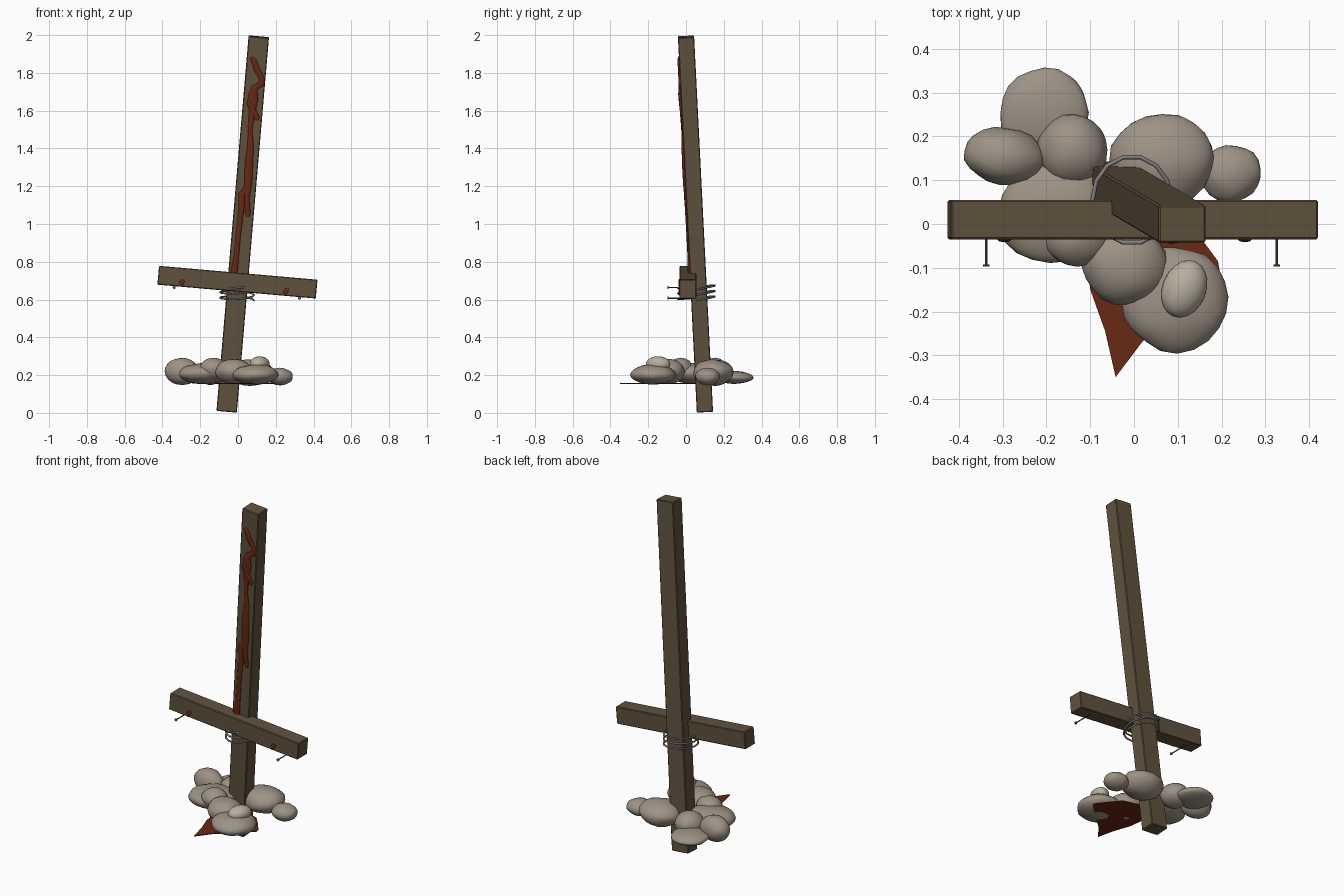
import bpy, bmesh, math, random
from mathutils import Vector, Matrix, noise

if "Cube" in bpy.data.objects:
    bpy.data.objects.remove(bpy.data.objects["Cube"])

random.seed(3)


def mat(name, rgb):
    m = bpy.data.materials.new(name)
    m.diffuse_color = (*rgb, 1)
    m.use_nodes = True
    m.node_tree.nodes["Principled BSDF"].inputs["Base Color"].default_value = m.diffuse_color
    return m


WOOD = mat("weathered wood", (0.118, 0.085, 0.049))
STONE = mat("warm grey stone", (0.34, 0.29, 0.235))
PALE = mat("pale stone", (0.47, 0.43, 0.35))
RED = mat("dark red", (0.14, 0.022, 0.007))
WIRE = mat("grey wire", (0.22, 0.21, 0.20))
RUST = mat("rusty nail", (0.12, 0.085, 0.06))


def add(name, bm, m, matrix=Matrix(), smooth=False):
    me = bpy.data.meshes.new(name)
    bm.to_mesh(me)
    bm.free()
    me.materials.append(m)
    ob = bpy.data.objects.new(name, me)
    bpy.context.collection.objects.link(ob)
    ob.matrix_world = matrix
    if smooth:
        me.shade_smooth()
    return ob


def beam(name, size, matrix):
    bm = bmesh.new()
    bmesh.ops.create_cube(bm, size=1, matrix=Matrix.Diagonal((*size, 1)))
    ob = add(name, bm, WOOD, matrix)
    b = ob.modifiers.new("worn edges", 'BEVEL')
    b.width = 0.004
    b.segments = 1
    return ob


def tube(name, points, radius, m, matrix=Matrix(), res=3):
    """points: (x, y, z, radius factor)"""
    cu = bpy.data.curves.new(name, 'CURVE')
    cu.dimensions = '3D'
    cu.bevel_depth = radius
    cu.bevel_resolution = res
    cu.use_fill_caps = True
    sp = cu.splines.new('POLY')
    sp.points.add(len(points) - 1)
    for p, (x, y, z, r) in zip(sp.points, points):
        p.co = (x, y, z, 1)
        p.radius = r
    cu.materials.append(m)
    ob = bpy.data.objects.new(name, cu)
    bpy.context.collection.objects.link(ob)
    ob.matrix_world = matrix
    return ob


# Leaning post
low, high = Vector((-0.06, 0.10, 0.008)), Vector((0.11, 0.0, 1.992))
axis = (high - low).normalized()
side = Vector((1, 0, 0))
side = (side - axis * side.dot(axis)).normalized()
back = axis.cross(side)
post_m = Matrix((side, back, axis)).transposed().to_4x4()
post_m.translation = (low + high) / 2
beam("post", (0.108, 0.086, (high - low).length), post_m)

# Tilted crossbeam
beam_m = Matrix.Translation((-0.003, 0.01, 0.692)) @ Matrix.Rotation(math.radians(5), 4, 'Y')
beam("crossbeam", (0.842, 0.09, 0.1), beam_m)

# Drips running down the front of the post: (x, z, width)
drips = [
    [(.07, 1.885, .5), (.085, 1.865, .9), (.10, 1.82, .9), (.125, 1.775, .9), (.125, 1.745, 1),
     (.09, 1.725, 1), (.082, 1.69, 1.5), (.068, 1.64, 1.3), (.08, 1.60, 1), (.10, 1.565, .9), (.10, 1.55, .5)],
    [(.085, 1.73, .8), (.085, 1.66, 1.3), (.072, 1.58, .9), (.064, 1.5, .7), (.067, 1.42, 1),
     (.058, 1.33, 1.3), (.054, 1.22, 1.3), (.046, 1.14, .9), (.052, 1.06, .9), (.052, 1.04, .5)],
    [(.058, 1.24, .7), (.035, 1.175, .9), (.02, 1.16, 1.1), (.018, 1.08, .9), (.002, .95, .8),
     (-.008, .84, .8), (-.02, .75, 1.1), (-.024, .69, .8)],
]
inv = post_m.inverted()
flatten = Matrix.Diagonal((1, 0.5, 1, 1))
for i, path in enumerate(drips):
    pts = []
    for x, z, r in path:
        t = (z - low.z) / (high.z - low.z)
        loc = inv @ Vector((x, low.lerp(high, t).y, z))
        pts.append((loc.x, 0, loc.z, r))
    tube(f"post_drip_{i + 1}", pts, 0.017, RED, post_m @ Matrix.Translation((0, -0.044, 0)) @ flatten)

# Small drips on the crossbeam
for i, x in enumerate((-0.295, 0.255)):
    zb = 0.692 - x * 0.087
    tube(f"beam_drip_{i + 1}", [(0.006, 0, 0.012, .5), (0.003, 0, 0.003, 1), (-0.006, 0, -0.012, 1),
                                (-0.008, 0, -0.025, .5)], 0.012, RED,
         Matrix.Translation((x, -0.035, zb - 0.022)) @ flatten)

# Nails
for i, (x, z) in enumerate(((-0.338, 0.664), (0.326, 0.607))):
    bm = bmesh.new()
    for r, y0, y1 in ((0.0032, -0.092, 0.02), (0.008, -0.097, -0.092)):
        bmesh.ops.create_cone(bm, cap_ends=True, segments=10, radius1=r, radius2=r, depth=y1 - y0,
                              matrix=Matrix.Translation((x, (y0 + y1) / 2, z)) @ Matrix.Rotation(math.pi / 2, 4, 'X'))
    add(f"nail_{i + 1}", bm, RUST)

# Wire wound around the joint
coil = []
for k in range(43):
    a = k / 14 * 2 * math.pi
    s = math.sin(a)
    coil.append((-0.005 + 0.09 * math.cos(a), 0.055 + 0.1 * s, 0.595 + 0.029 * k / 14 + 0.014 * s, 1))
tube("wire_coil", coil, 0.005, WIRE, res=2)

# Heap of stones: centre, radii, turn
stones = [
    ((-.205, .255, .188), (.102, .102, .034), 0),
    ((-.298, .155, .22), (.092, .066, .072), -8),
    ((-.14, .17, .215), (.08, .082, .065), 0),
    ((-.18, .03, .208), (.135, .115, .055), 15),
    ((-.13, -.03, .232), (.075, .068, .06), 0),
    ((-.022, -.095, .22), (.098, .09, .066), -15),
    ((.095, -.172, .203), (.122, .12, .054), 20),
    ((.065, .145, .215), (.12, .107, .07), 0),
    ((.222, .115, .192), (.07, .065, .046), 10),
    ((.115, -.148, .258), (.05, .068, .042), -22),
]
for i, (c, r, turn) in enumerate(stones):
    bm = bmesh.new()
    bmesh.ops.create_icosphere(bm, subdivisions=3, radius=1)
    pale = i == len(stones) - 1
    off = Vector((random.uniform(0, 50), random.uniform(0, 50), i * 7))
    for v in bm.verts:
        v.co *= 1 + (0.01 if pale else 0.07) * noise.noise(v.co * 1.6 + off)
    m = Matrix.Translation(c) @ Matrix.Rotation(math.radians(turn), 4, 'Z') @ Matrix.Diagonal((*r, 1))
    add("pale_stone" if pale else f"stone_{i + 1}", bm, PALE if pale else STONE, m, True)

# Thin jagged stain under the stones
outline = [(-.042, -.35), (.02, -.268), (.1, -.2), (.196, -.108), (.192, -.085), (.155, -.035), (.1, .03),
           (-.02, .06), (-.12, .01), (-.1, -.15), (-.066, -.245)]
bm = bmesh.new()
face = bm.faces.new([bm.verts.new((x, y, 0.154)) for x, y in outline])
top = bmesh.ops.extrude_face_region(bm, geom=[face])["geom"]
bmesh.ops.translate(bm, vec=(0, 0, 0.005), verts=[g for g in top if isinstance(g, bmesh.types.BMVert)])
bmesh.ops.recalc_face_normals(bm, faces=bm.faces)
add("ground_stain", bm, RED)
